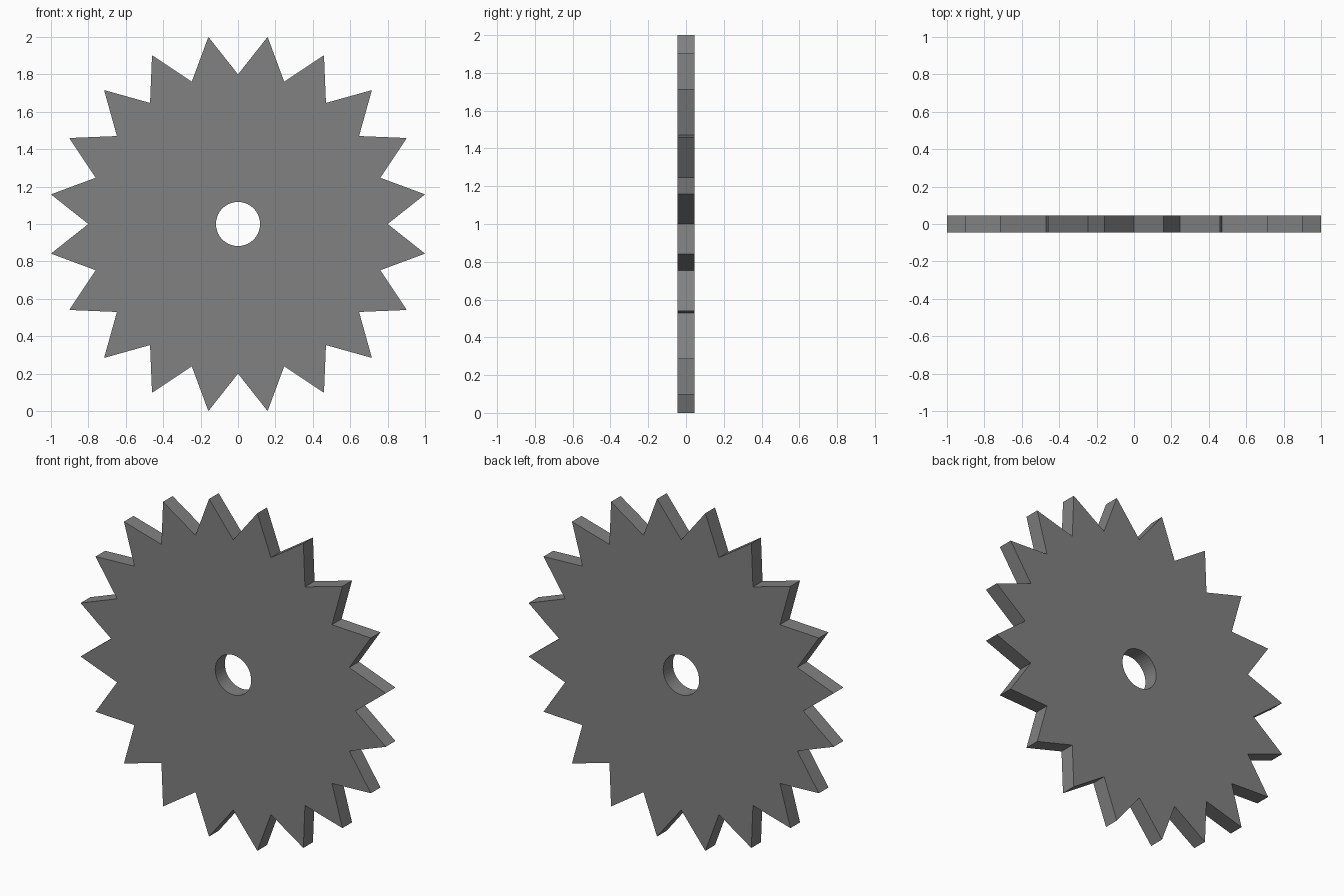
import bpy, bmesh, math

if "Cube" in bpy.data.objects:
    bpy.data.objects.remove(bpy.data.objects["Cube"])

TEETH = 20
TIP_R = 1.0 / math.cos(math.pi / TEETH)   # tips touch x = +-1
ROOT_R = 0.80
HOLE_R = 0.118
HALF = 0.045
N = TEETH * 2

# Single grey metal
mat = bpy.data.materials.new("grey_metal")
mat.diffuse_color = (0.22, 0.22, 0.22, 1.0)
mat.use_nodes = True
mat.node_tree.nodes["Principled BSDF"].inputs["Base Color"].default_value = mat.diffuse_color

bm = bmesh.new()


def ring(y, radius):
    """Closed loop of N points in the xz plane, centred at z = 1."""
    pts = []
    for i in range(N):
        a = 2 * math.pi * i / N
        r = radius(i)
        pts.append(bm.verts.new((r * math.cos(a), y, 1 + r * math.sin(a))))
    return pts


def tooth(i):
    return TIP_R if i % 2 else ROOT_R


def hole(i):
    return HOLE_R


# Toothed rim and centre hole, front and back
loops = [ring(-HALF, tooth), ring(HALF, tooth), ring(HALF, hole), ring(-HALF, hole)]
for k in range(4):
    a, b = loops[k], loops[(k + 1) % 4]
    for i in range(N):
        j = (i + 1) % N
        bm.faces.new((a[i], a[j], b[j], b[i]))
bmesh.ops.recalc_face_normals(bm, faces=bm.faces)

# Saw blade object
mesh = bpy.data.meshes.new("saw_blade")
bm.to_mesh(mesh)
bm.free()
mesh.materials.append(mat)
blade = bpy.data.objects.new("saw_blade", mesh)
bpy.context.collection.objects.link(blade)
